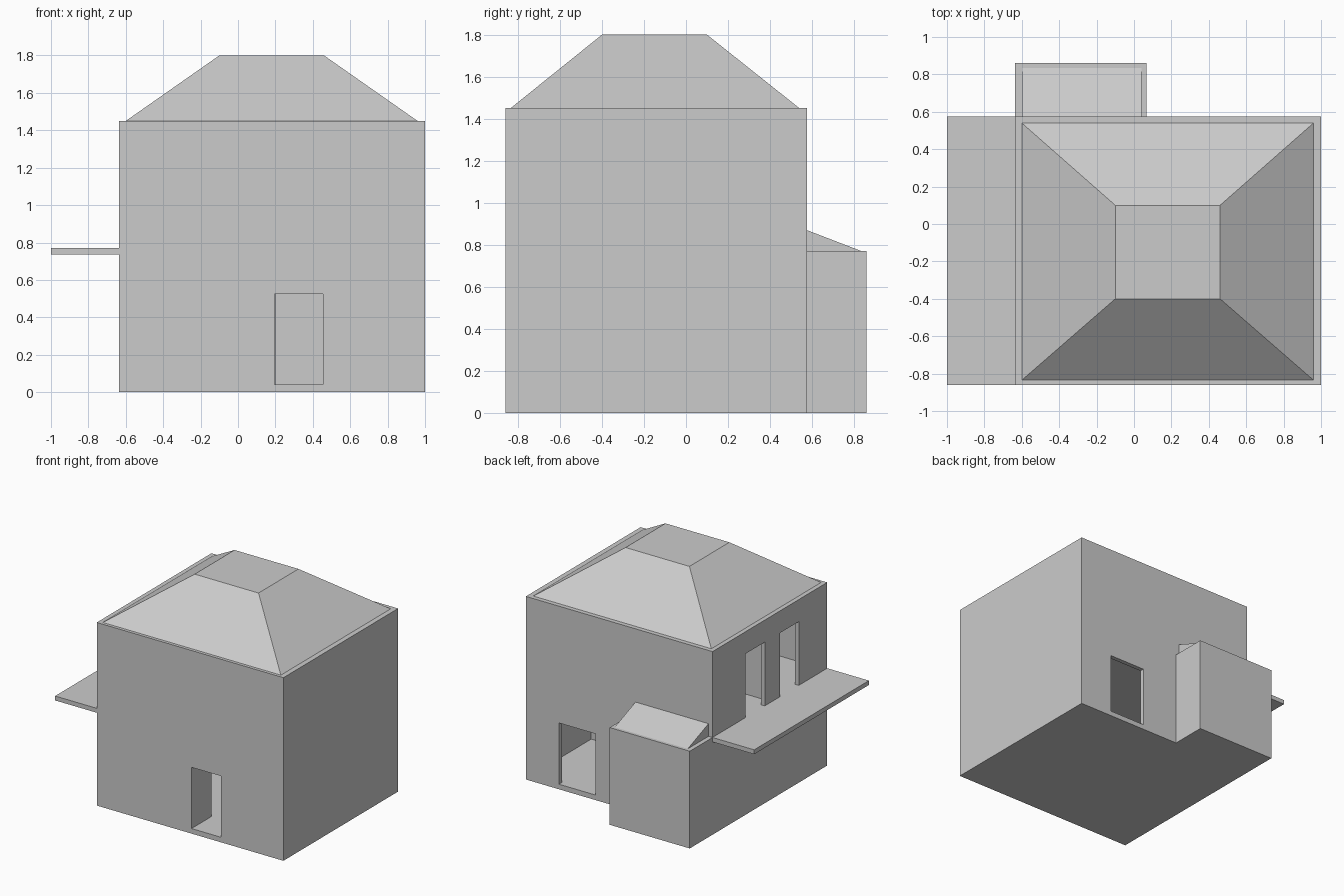
import bpy, bmesh

if "Cube" in bpy.data.objects:
    bpy.data.objects.remove(bpy.data.objects["Cube"])


def mesh_object(name, verts, faces):
    me = bpy.data.meshes.new(name)
    me.from_pydata(verts, [], faces)
    bm = bmesh.new()
    bm.from_mesh(me)
    bmesh.ops.recalc_face_normals(bm, faces=bm.faces)
    bm.to_mesh(me)
    bm.free()
    ob = bpy.data.objects.new(name, me)
    bpy.context.collection.objects.link(ob)
    return ob


def frustum(name, x, y, z, top_x=None, top_y=None):
    """Box between ranges; optional smaller top rectangle."""
    verts = []
    for (xx, yy, zz) in ((x, y, z[0]), (top_x or x, top_y or y, z[1])):
        verts += [(xx[0], yy[0], zz), (xx[1], yy[0], zz),
                  (xx[1], yy[1], zz), (xx[0], yy[1], zz)]
    faces = [(0, 1, 2, 3), (4, 5, 6, 7)]
    faces += [(i, (i + 1) % 4, (i + 1) % 4 + 4, i + 4) for i in range(4)]
    return mesh_object(name, verts, faces)


def cut(ob, *ranges):
    """Subtract a box from an object and discard the cutter."""
    cutter = frustum("cutter", *ranges)
    cutter.hide_render = True
    mod = ob.modifiers.new("cut", 'BOOLEAN')
    mod.operation = 'DIFFERENCE'
    mod.solver = 'EXACT'
    mod.object = cutter
    bpy.context.view_layer.objects.active = ob
    bpy.ops.object.modifier_apply(modifier=mod.name)
    bpy.data.objects.remove(cutter, do_unlink=True)


X0, X1, Y0, Y1 = -0.635, 1.0, -0.86, 0.575      # outer walls
IX, IY = (-0.6, 0.96), (-0.835, 0.54)           # inner walls
FLOOR, CEIL, UPPER, EAVES = 0.04, 0.735, 0.77, 1.45

# main two-storey shell with ground and upper rooms
house = frustum("house_walls", (X0, X1), (Y0, Y1), (0, EAVES))
cut(house, IX, IY, (FLOOR, CEIL))
cut(house, IX, IY, (UPPER, EAVES + 0.1))

# front and back doorways
cut(house, (0.195, 0.455), (Y0 - 0.1, Y0 + 0.1), (FLOOR, 0.525))
cut(house, (0.39, 0.71), (Y1 - 0.1, Y1 + 0.1), (FLOOR, 0.525))

# two balcony doorways
for y in ((-0.08, 0.16), (-0.505, -0.27)):
    cut(house, (X0 - 0.1, X0 + 0.1), y, (UPPER, 1.275))

# balcony slab
frustum("balcony", (-1, X0), (Y0, Y1), (CEIL, UPPER))

# hipped roof with flat top
frustum("roof", IX, IY, (EAVES, 1.8), (-0.1, 0.46), (-0.4, 0.1))

# interior partitions
frustum("upper_partition", IX, (-0.2, -0.165), (UPPER, EAVES))
frustum("lower_partition", (0.2, IX[1]), (-0.22, -0.185), (FLOOR, CEIL))
frustum("hall_partition", (0.16, 0.195), (IY[0], -0.61), (FLOOR, CEIL))

# rear annex with hollow room
annex = frustum("annex_walls", (X0, 0.067), (Y1, 0.86), (0, UPPER))
cut(annex, (-0.6, 0.04), (Y1 - 0.1, 0.835), (FLOOR, UPPER + 0.1))

# lean-to annex roof: triangular profile extruded along x
profile = [(Y1, UPPER), (0.835, UPPER), (Y1, 0.87)]
verts = [(x, y, z) for x in (-0.6, 0.04) for y, z in profile]
mesh_object("annex_roof", verts,
            [(0, 1, 2), (3, 4, 5), (0, 1, 4, 3), (1, 2, 5, 4), (2, 0, 3, 5)])
